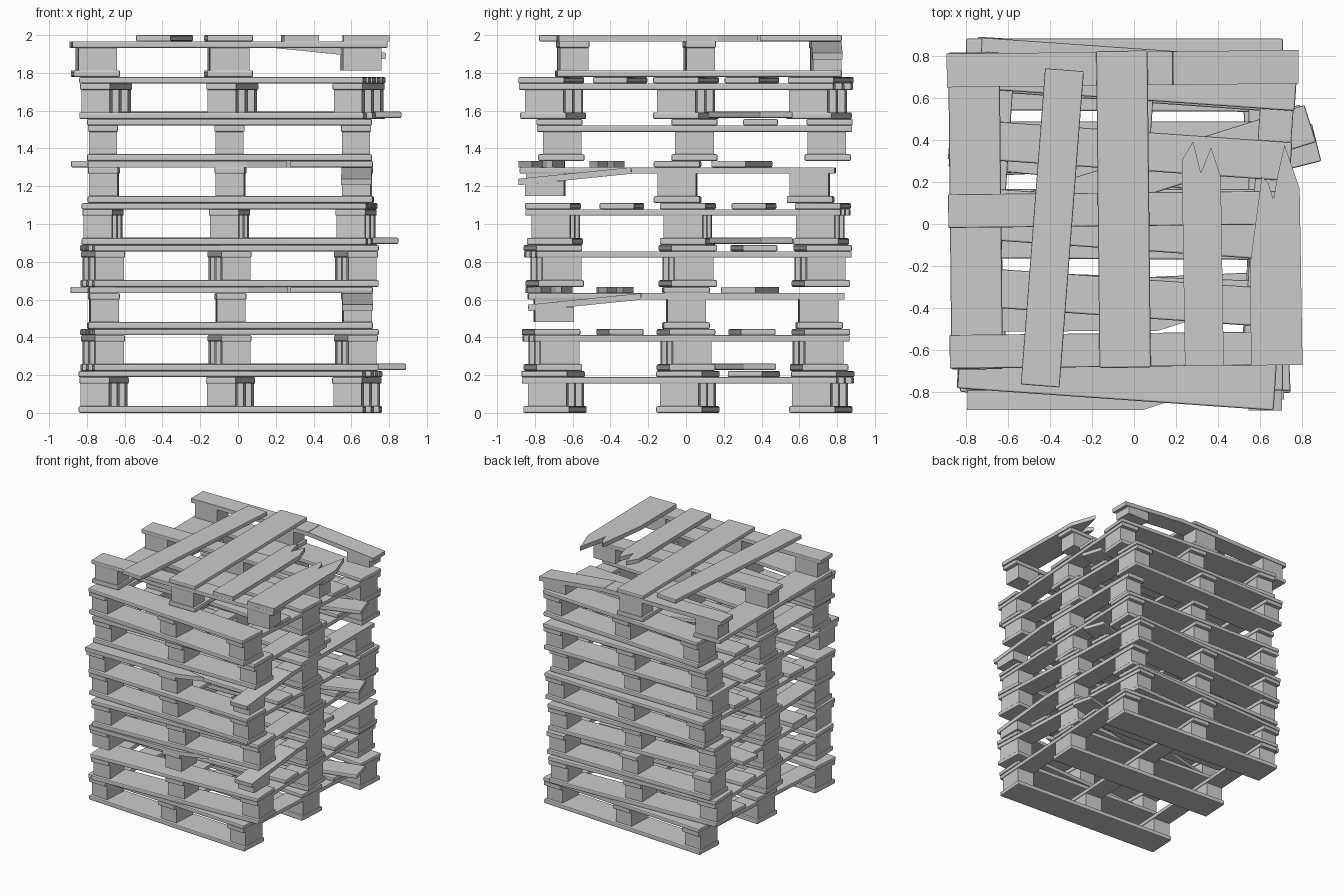
import bpy, bmesh
from math import radians, sin, cos
from mathutils import Matrix, Vector

if "Cube" in bpy.data.objects:
    bpy.data.objects.remove(bpy.data.objects["Cube"])

T = 0.034                         # board thickness
Z_BLOCK, Z_STRINGER, Z_DECK = 0.036, 0.155, 0.189
LENGTH, DEPTH = 1.51, 1.67        # pallet size along local x and y
STEP = 2.0 / 9


def slab(name, outline, z, thick, matrix, bevel=0.0):
    """Extrude a flat outline into a plank and place it."""
    bm = bmesh.new()
    face = bm.faces.new([bm.verts.new((x, y, z)) for x, y in outline])
    ext = bmesh.ops.extrude_face_region(bm, geom=[face])
    for v in ext["geom"]:
        if isinstance(v, bmesh.types.BMVert):
            v.co.z += thick
    bmesh.ops.recalc_face_normals(bm, faces=bm.faces[:])
    if bevel:
        bmesh.ops.bevel(bm, geom=bm.edges[:], offset=bevel, segments=2,
                        profile=0.5, affect='EDGES')
    me = bpy.data.meshes.new(name)
    bm.to_mesh(me)
    bm.free()
    ob = bpy.data.objects.new(name, me)
    ob.matrix_world = matrix
    bpy.context.collection.objects.link(ob)
    return ob


def rect(cx, cy, w, d, angle=0):
    c, s = cos(radians(angle)), sin(radians(angle))
    return [(cx + x * c - y * s, cy + x * s + y * c) for x, y in
            ((-w / 2, -d / 2), (w / 2, -d / 2), (w / 2, d / 2), (-w / 2, d / 2))]


def pallet(kind, matrix):
    broken = kind == "broken"

    # bottom runners along x (the broken pallet has lost its front one)
    for y in (-0.705, 0, 0.705):
        if not (broken and y < 0):
            slab("bottom_board", rect(0, y, LENGTH, 0.245), 0, T + 0.002, matrix, 0.008)

    # nine spacer blocks; the one under the snapped stringer is squashed
    for x in (-0.67, 0, 0.67):
        for y in (-0.7, 0, 0.7):
            low = broken and x > 0 and y < 0
            slab("spacer_block", rect(x, y, 0.15, 0.205), Z_BLOCK,
                 0.078 if low else Z_STRINGER - Z_BLOCK, matrix)

    # stringer boards along y
    for x in (-0.67, 0, 0.67):
        if broken and x > 0:
            hinge = -0.24
            slab("snapped_stringer", rect(x, (DEPTH / 2 + hinge) / 2, 0.16, DEPTH / 2 - hinge),
                 Z_STRINGER, T, matrix)
            droop = (Matrix.Translation((0, hinge, Z_STRINGER)) @
                     Matrix.Rotation(radians(5.8), 4, 'X'))
            slab("drooping_stringer_end", rect(x, -0.3, 0.16, 0.6), 0, T, matrix @ droop)
        else:
            slab("stringer_board", rect(x, 0, 0.16, DEPTH), Z_STRINGER, T, matrix, 0.006)

    # deck boards along x: (y, width)
    deck = [(-0.715, 0.245), (-0.35, 0.185), (0, 0.245), (0.35, 0.185), (0.715, 0.245)]
    if kind == "loose":
        deck.pop(1)
        slab("loose_board", rect(0.165, 0.207, LENGTH, 0.185, 17.5),
             0.227, T, matrix, 0.008)
    if broken:
        deck = [deck[2]]
        slab("skewed_board", rect(-0.085, 0.34, LENGTH, 0.185, -5), Z_DECK, T, matrix, 0.006)
        slab("splintered_board", [(-0.75, -0.285), (0.23, -0.28), (0.32, -0.335),
                                  (0.17, -0.37), (0.29, -0.42), (0.15, -0.465),
                                  (-0.75, -0.47)], Z_DECK, T, matrix)
        slab("splintered_edge_board", [(-0.75, -0.6), (-0.27, -0.6), (0.15, -0.66),
                                       (0.12, -0.69), (0.04, -0.715), (0.15, -0.735),
                                       (0.30, -0.77), (0.09, -0.84),
                                       (-0.75, -0.845)], Z_DECK, T, matrix)
    for y, w in deck:
        slab("deck_board", rect(0, y, LENGTH, w), Z_DECK, T - 0.001, matrix, 0.008)


# stack of nine pallets: (kind, centre x, centre y, turn in degrees)
stack = [
    ("loose", -0.04, 0.01, -3.5), ("whole", -0.045, 0.0, 2.5), ("broken", -0.04, 0.0, 0.3),
    ("loose", -0.045, 0.01, 2.5), ("whole", -0.045, 0.01, -2.0), ("broken", -0.04, -0.045, -0.3),
    ("loose", -0.045, 0.045, 0.0), ("whole", -0.03, 0.0, -4.0), ("broken", -0.05, 0.07, 90.6),
]
for i, (kind, x, y, turn) in enumerate(stack):
    pallet(kind, Matrix.Translation((x, y, i * STEP)) @
           Matrix.Rotation(radians(turn), 4, 'Z'))
